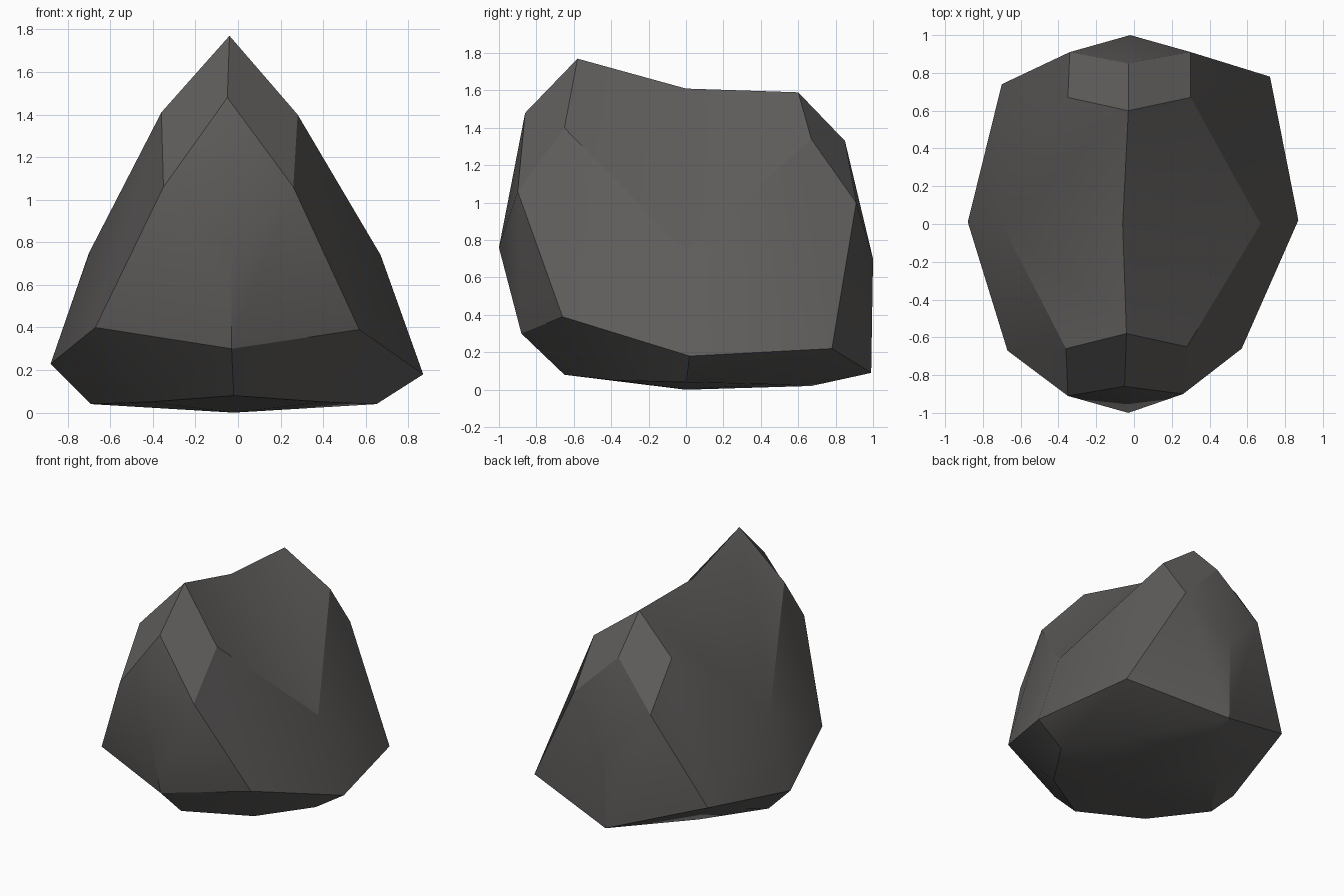
import bpy, bmesh, math

if "Cube" in bpy.data.objects:
    bpy.data.objects.remove(bpy.data.objects["Cube"])

# Centre-line points, as (front, back)
MID = {
    "P": ((-.04, -.58, 1.77), (-.03, .60, 1.59)),   # ridge ends
    "A": ((-.05, -.86, 1.48), (-.03, .85, 1.33)),   # top of end facet
    "C": ((-.03, -1.0, .76), (-.02, 1.0, .70)),     # nose of end facet
    "F": ((-.03, -.88, .30), (-.02, .99, .09)),     # lower end edge
    "H": ((-.02, -.65, .08), (-.02, .67, .02)),     # underside ends
    "R": ((-.06, 0, 1.61),) * 2,                    # saddle of the ridge
    "O": ((-.02, 0, 0),) * 2,                       # underside centre
}
# Flank points, as (left, right)
FLANK = {
    "S": ((-.70, 0, .75), (.67, 0, .74)),
    "W": ((-.88, .01, .23), (.87, .02, .18)),
    "K": ((-.69, 0, .04), (.65, 0, .04)),
}
# Corner points, as (front left, front right, back left, back right)
CORNER = {
    "E": ((-.36, -.66, 1.41), (.28, -.65, 1.40), (-.35, .67, 1.34), (.30, .67, 1.34)),
    "B": ((-.35, -.91, 1.06), (.26, -.90, 1.06), (-.34, .91, 1.00), (.30, .91, 1.00)),
    "G": ((-.67, -.67, .40), (.57, -.66, .39), (-.70, .74, .33), (.72, .78, .22)),
    "M": ((-.42, -.38, .05), (.40, -.38, .05), (-.40, .42, .04), (.40, .42, .03)),
}
# Facets of one quarter of the boulder
FACETS = "ABC PABE BCFG EBGS PESR SGW FGMH GWKM OHMK".split()


def point(key, back, right):
    if key in MID:
        return MID[key][back]
    if key in FLANK:
        return FLANK[key][right]
    return CORNER[key][2 * back + right]


# Boulder: the same facet pattern on all four quarters
bm = bmesh.new()
for back in (0, 1):
    for right in (0, 1):
        for facet in FACETS:
            bm.faces.new([bm.verts.new(point(k, back, right)) for k in facet])
bmesh.ops.remove_doubles(bm, verts=bm.verts, dist=.001)
bmesh.ops.recalc_face_normals(bm, faces=bm.faces)
mesh = bpy.data.meshes.new("boulder")
bm.to_mesh(mesh)
bm.free()
boulder = bpy.data.objects.new("boulder", mesh)
bpy.context.collection.objects.link(boulder)

# Dark grey stone
stone = bpy.data.materials.new("dark grey stone")
stone.diffuse_color = (.115, .11, .107, 1)
stone.use_nodes = True
stone.node_tree.nodes["Principled BSDF"].inputs["Base Color"].default_value = stone.diffuse_color
mesh.materials.append(stone)

bpy.context.view_layer.objects.active = boulder
boulder.select_set(True)
bpy.ops.object.shade_smooth_by_angle(angle=math.radians(30))
